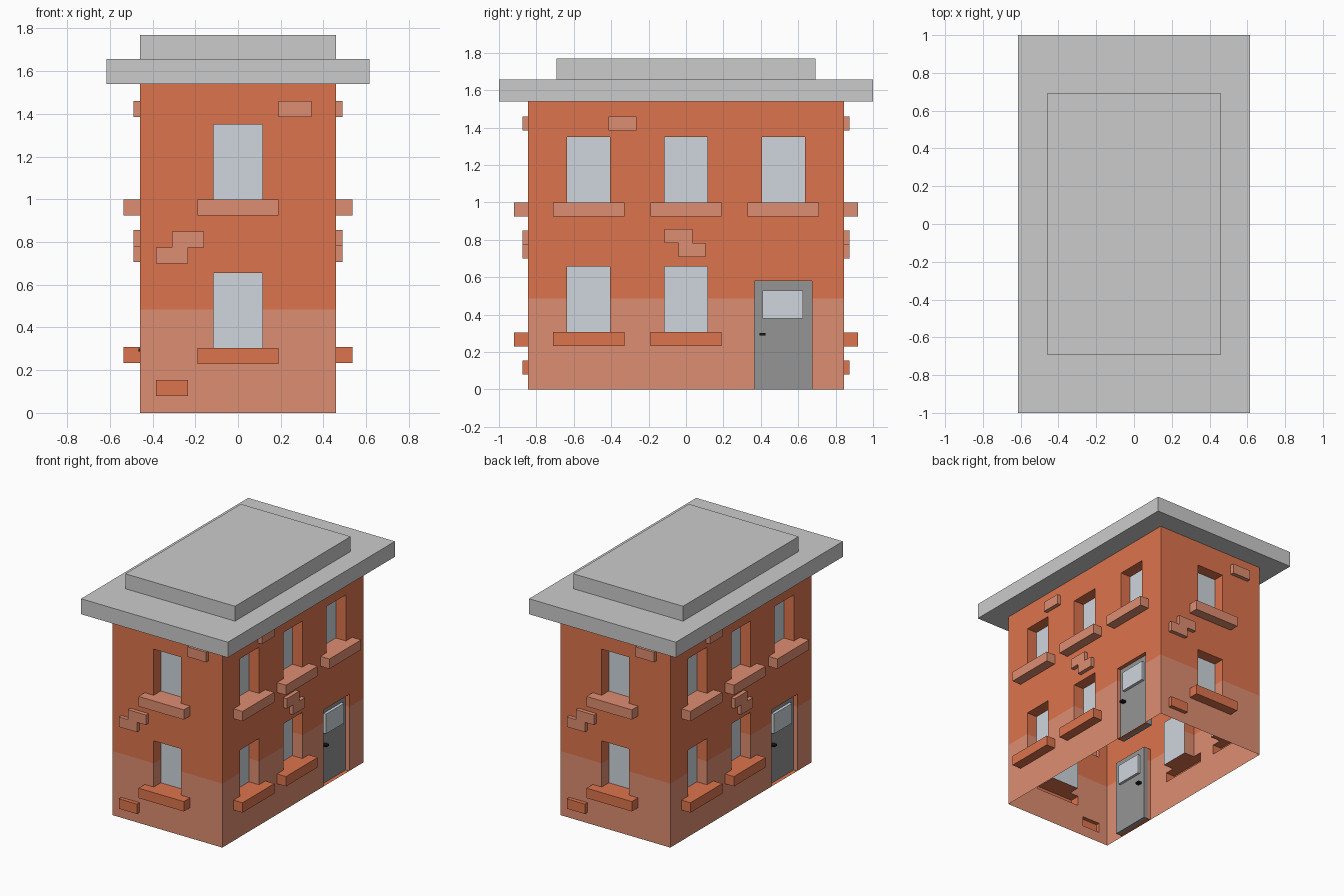
import bpy, bmesh, math
from mathutils import Matrix

if "Cube" in bpy.data.objects:
    bpy.data.objects.remove(bpy.data.objects["Cube"])

HX, HY, TOP, SPLIT = 0.46, 0.845, 1.54, 0.485
RECESS, SILL, BRICK, DOOR = -0.085, 0.075, 0.03, -0.03


def material(name, r, g, b):
    m = bpy.data.materials.new(name)
    m.diffuse_color = (r, g, b, 1)
    m.use_nodes = True
    m.node_tree.nodes["Principled BSDF"].inputs["Base Color"].default_value = m.diffuse_color
    return m


ORANGE, LIGHT, GLASS, OPEN = 0, 1, 2, None
mats = [material("orange_brick", 0.72, 0.175, 0.075),
        material("pale_brick", 0.73, 0.27, 0.165),
        material("glass", 0.62, 0.67, 0.72)]
door_grey = material("door_grey", 0.3, 0.3, 0.3)
black = material("handle_black", 0.01, 0.01, 0.01)


def box(name, x0, x1, y0, y1, z0, z1, mat=None, turn=0):
    me = bpy.data.meshes.new(name)
    bm = bmesh.new()
    bmesh.ops.create_cube(bm, size=1)
    m = (Matrix.Rotation(turn, 4, 'Z')
         @ Matrix.Translation(((x0 + x1) / 2, (y0 + y1) / 2, (z0 + z1) / 2))
         @ Matrix.Diagonal((x1 - x0, y1 - y0, z1 - z0, 1)))
    bm.transform(m)
    bm.to_mesh(me)
    bm.free()
    if mat:
        me.materials.append(mat)
    ob = bpy.data.objects.new(name, me)
    bpy.context.collection.objects.link(ob)
    return ob


def window(c, z):
    """Recessed pane with a projecting sill under it."""
    return [(c - 0.115, c + 0.115, z, z + 0.35, RECESS, GLASS),
            (c - 0.19, c + 0.19, z - 0.075, z, SILL, LIGHT if z > SPLIT else ORANGE)]


def brick(u0, u1, z0, z1, mat=LIGHT):
    return [(u0, u1, z0, z1, BRICK, mat)]


def wall(bm, half, dist, turn, parts):
    """Sheet wall split at every part edge; each cell has its own depth."""
    rects = [(-half, half, 0, SPLIT, 0, LIGHT), (-half, half, SPLIT, TOP, 0, ORANGE)] + parts
    us = sorted({round(v, 4) for r in rects for v in r[:2]})
    zs = sorted({round(v, 4) for r in rects for v in r[2:4]})
    rot = Matrix.Rotation(turn, 4, 'Z')

    def cell(i, j):
        found = (0, ORANGE)
        if 0 <= i < len(us) - 1 and 0 <= j < len(zs) - 1:
            u, z = (us[i] + us[i + 1]) / 2, (zs[j] + zs[j + 1]) / 2
            for u0, u1, z0, z1, d, m in rects:
                if u0 < u < u1 and z0 < z < z1:
                    found = (d, m)
        return found

    def face(pts, mat):
        f = bm.faces.new([bm.verts.new(rot @ Matrix.Translation((u, -dist - d, z)).translation)
                          for u, d, z in pts])
        f.material_index = mat

    for i in range(len(us) - 1):
        for j in range(len(zs) - 1):
            u0, u1, z0, z1 = us[i], us[i + 1], zs[j], zs[j + 1]
            d, m = cell(i, j)
            if m is not OPEN:
                face([(u0, d, z0), (u1, d, z0), (u1, d, z1), (u0, d, z1)], m)
            # side faces towards the left and lower neighbours
            e, n = cell(i - 1, j)
            if e != d:
                face([(u0, e, z0), (u0, d, z0), (u0, d, z1), (u0, e, z1)], n if e > d else m)
            e, n = cell(i, j - 1)
            if e != d:
                face([(u0, e, z0), (u1, e, z0), (u1, d, z0), (u0, d, z0)], n if e > d else m)


# short walls (front and back) and long walls (right and left)
short_parts = (window(0, 1.0) + window(0, 0.305)
               + brick(0.19, 0.345, 1.385, 1.46)
               + brick(-0.31, -0.16, 0.775, 0.85)
               + brick(-0.385, -0.235, 0.7, 0.775)
               + brick(-0.385, -0.235, 0.08, 0.155, ORANGE))
long_parts = (window(-0.52, 1.0) + window(0, 1.0) + window(0.52, 1.0)
              + window(-0.52, 0.308) + window(0, 0.308)
              + brick(-0.415, -0.265, 1.385, 1.46)
              + brick(-0.115, 0.035, 0.782, 0.857)
              + brick(-0.04, 0.105, 0.707, 0.782)
              + [(0.365, 0.675, 0, 0.58, DOOR, OPEN)])

bm = bmesh.new()
for k in (0, math.pi):
    wall(bm, HX, HY, k, short_parts)
    wall(bm, HY, HX, k + math.pi / 2, long_parts)
bmesh.ops.remove_doubles(bm, verts=bm.verts, dist=0.0005)
me = bpy.data.meshes.new("brick_walls")
bm.to_mesh(me)
bm.free()
for m in mats:
    me.materials.append(m)
bpy.context.collection.objects.link(bpy.data.objects.new("brick_walls", me))

# doors on both long sides
for side, turn in (("right", 0), ("left", math.pi)):
    box(side + "_door", 0.40, HX + DOOR, 0.365, 0.675, 0, 0.58, door_grey, turn)
    box(side + "_door_glass", 0.38, 0.452, 0.41, 0.625, 0.38, 0.53, mats[GLASS], turn)
    box(side + "_door_handle", 0.37, 0.465, 0.392, 0.425, 0.288, 0.302, black, turn)

# roof
box("cornice", -0.615, 0.615, -1, 1, TOP, 1.657)
box("roof_cap", -HX, HX, -0.692, 0.692, 1.657, 1.77)
